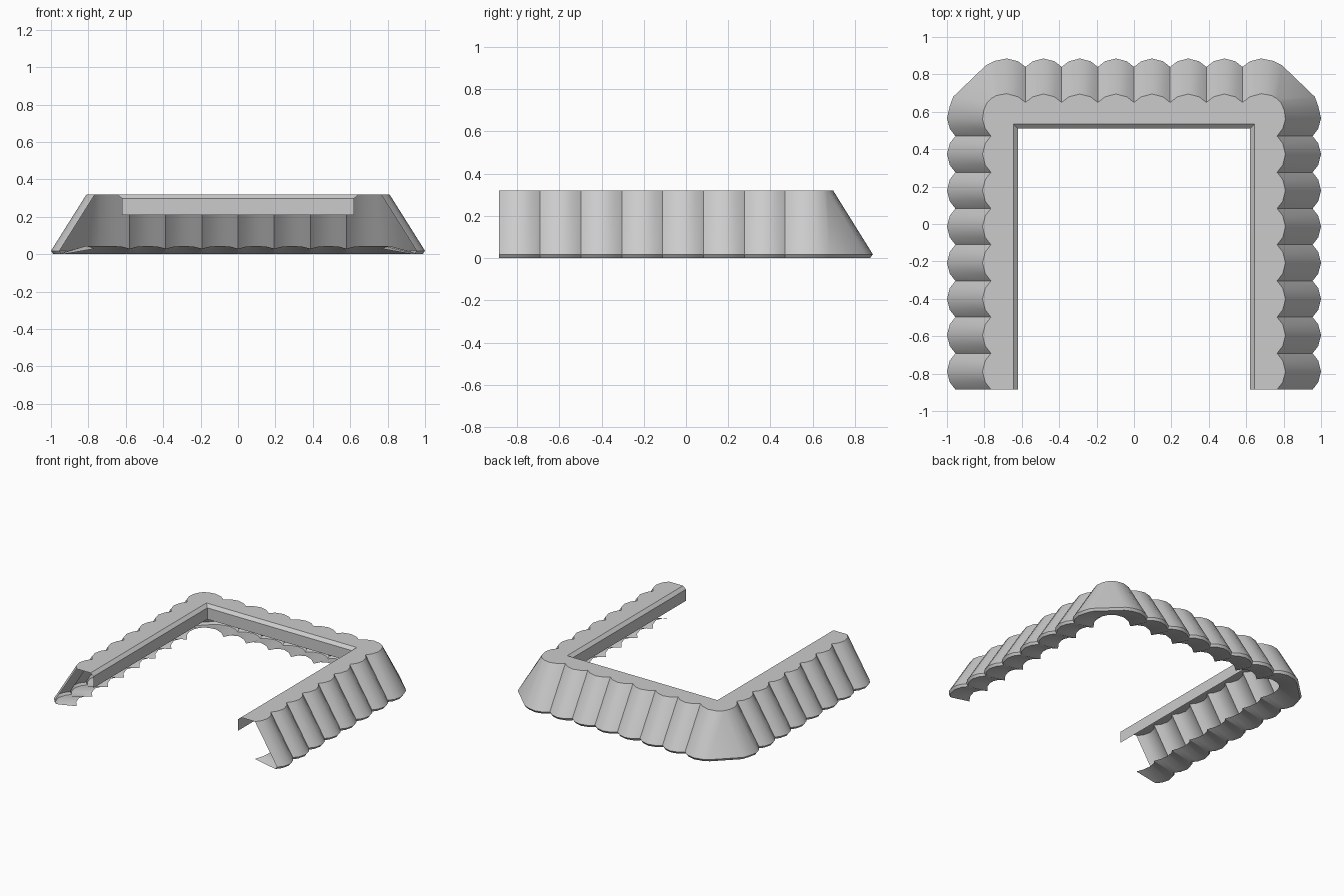
import bpy, bmesh, math

if "Cube" in bpy.data.objects:
    bpy.data.objects.remove(bpy.data.objects["Cube"])

PITCH = 1.355 / 7          # scallop spacing along the side arms
LOBE = [(0, 0.045), (0.2, 0.015), (0.5, 0), (0.8, 0.015)]   # (fraction, inset)
TAPER = 0.19               # how far the wall leans in towards the top

# Right half of the outline: (foot x, foot y, top x, top y, is_mid-ness of lobe)
half = []
for i in range(7):                       # side arm scallops
    for f, d in LOBE:
        y = -0.885 + (i + f) * PITCH
        half.append((1 - d, y, 1 - d - TAPER, y, 1 - d / 0.045))
# Rounded corner lobe
half += [(0.955, 0.47, 0.765, 0.47, 0), (0.985, 0.51, 0.795, 0.51, 0.7),
         (1.0, 0.565, 0.81, 0.56, 1), (0.985, 0.63, 0.803, 0.61, 1),
         (0.967, 0.68, 0.785, 0.65, 1), (0.79, 0.85, 0.765, 0.67, 1),
         (0.745, 0.872, 0.735, 0.687, 1), (0.68, 0.885, 0.68, 0.697, 1),
         (0.62, 0.87, 0.62, 0.68, 0.7)]
for i in range(3):                       # back scallops to the centre line
    for f, d in LOBE:
        x = 0.58 * (1 - (i + f) / 3)
        half.append((x, 0.885 - d, x, 0.885 - d - TAPER, 1 - d / 0.045))
centre = [(0, 0.84, 0, 0.65, 0)]
path = half + centre + [(-a, b, -c, d, m) for a, b, c, d, m in reversed(half)]


def clamp_to_opening(x, y, w, d):
    """Nearest point on the straight inner U-shaped opening."""
    if y >= 0.47 and abs(x) < w:
        return x, d
    return math.copysign(w, x), d if y > d - 0.02 else y


def section(p):
    """Cross-section: bottom flange, rolled foot, leaning wall, top, inner lip."""
    fx, fy, tx, ty, m = p
    mix = lambda t: (fx + (tx - fx) * t, fy + (ty - fy) * t)
    ox, oy = clamp_to_opening(tx, ty, 0.645, 0.535)
    ix, iy = clamp_to_opening(tx, ty, 0.62, 0.51)
    return [(tx, ty, 0.03 + 0.015 * m), (*mix(0.2), 0.003), (*mix(0.07), 0.0),
            (fx, fy, 0.018), (tx, ty, 0.32), (ox, oy, 0.32),
            (ix, iy, 0.298), (ix, iy, 0.21)]


# Scalloped U-shaped skirt shell
bm = bmesh.new()
rows = [[bm.verts.new(c) for c in section(p)] for p in path]
for r0, r1 in zip(rows, rows[1:]):
    for k in range(len(r0) - 1):
        bm.faces.new((r0[k], r1[k], r1[k + 1], r0[k + 1]))
# Weld only the inner rim so the corner fans close neatly
bmesh.ops.remove_doubles(bm, verts=bm.verts, dist=0.0005)
bmesh.ops.dissolve_degenerate(bm, edges=bm.edges, dist=0.0005)
bmesh.ops.recalc_face_normals(bm, faces=bm.faces)
top = max(bm.faces, key=lambda f: f.calc_center_median().z)
if top.normal.z < 0:
    bmesh.ops.reverse_faces(bm, faces=bm.faces)
mesh = bpy.data.meshes.new("scalloped_skirt")
bm.to_mesh(mesh)
bm.free()
skirt = bpy.data.objects.new("scalloped_skirt", mesh)
bpy.context.collection.objects.link(skirt)
bpy.context.view_layer.objects.active = skirt
skirt.select_set(True)
bpy.ops.object.shade_smooth_by_angle(angle=math.radians(30))
